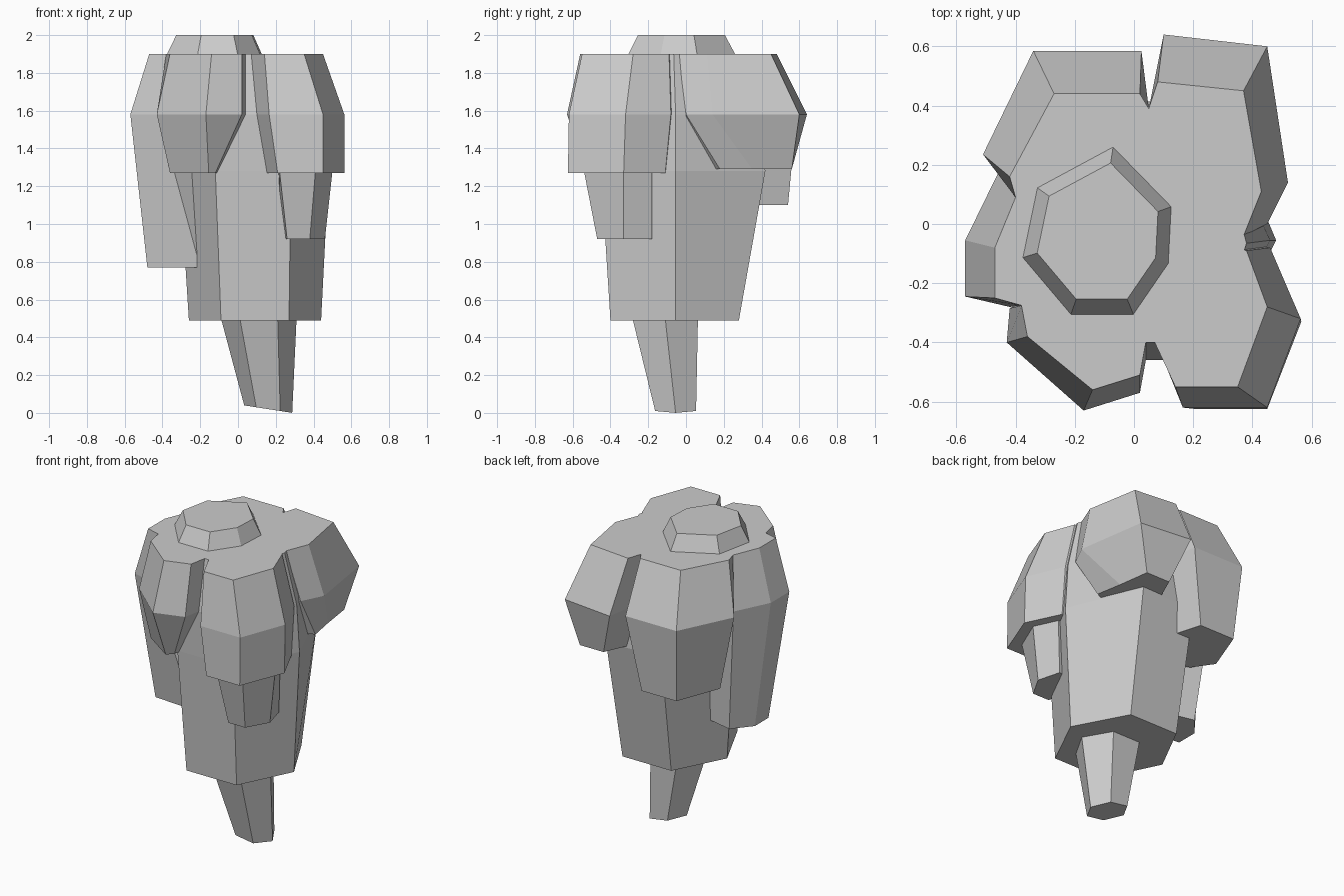
import bpy, bmesh, math


def loft(name, rings):
    """Solid from stacked rings; each ring is a list of (x, y, z) with equal counts."""
    bm = bmesh.new()
    vs = [[bm.verts.new(p) for p in r] for r in rings]
    n = len(rings[0])
    for a, b in zip(vs, vs[1:]):
        for i in range(n):
            j = (i + 1) % n
            bm.faces.new((a[i], a[j], b[j], b[i]))
    bm.faces.new(vs[0][::-1])
    bm.faces.new(vs[-1])
    bmesh.ops.recalc_face_normals(bm, faces=bm.faces)
    me = bpy.data.meshes.new(name)
    bm.to_mesh(me)
    bm.free()
    ob = bpy.data.objects.new(name, me)
    bpy.context.collection.objects.link(ob)
    return ob


def level(z, pts, inner=None):
    """Horizontal ring, optionally closed through a point inside the core."""
    return [(x, y, z) for x, y in pts + ([inner] if inner else [])]


def hexagon(cx, cy, rx, ry, z, tilt=0):
    ring = []
    for i in range(6):
        a = math.radians(60 * i)
        x = rx * math.cos(a)
        ring.append((cx + x, cy + ry * math.sin(a), z + tilt * x))
    return ring


# central rock column
loft("core_rock", [
    level(0.49, [(-.09, -.40), (.27, -.40), (.44, -.055), (.26, .28), (-.09, .28), (-.26, -.05)]),
    level(1.28, [(-.12, -.45), (.28, -.45), (.48, -.055), (.28, .42), (-.11, .41), (-.31, -.05)]),
    level(1.58, [(-.10, -.46), (.26, -.46), (.46, -.055), (.27, .40), (-.09, .39), (-.37, -.05)]),
    level(1.90, [(-.10, -.40), (.28, -.40), (.38, -.065), (.26, .38), (-.09, .38), (-.37, -.05)]),
])

# hanging tip with slanted end
loft("bottom_tip", [
    hexagon(.16, -.055, .127, .125, .02, -.155),
    hexagon(.11, -.11, .20, .20, .50),
])

# raised cap on the top face
cap = [(-.07, .265), (-.33, .125), (-.38, -.115), (-.215, -.31), (0, -.31), (.12, -.135), (.13, .06)]
loft("top_cap", [
    level(1.89, cap),
    level(2.00, [(-.115 + (x + .115) * .80, -.03 + (y + .03) * .80) for x, y in cap]),
])

# outer lobes: bottom, middle and top rings around the core
c = (0.05, 0.0)
loft("front_left_lobe", [
    level(1.27, [(-.11, -.44), (-.12, -.48), (-.155, -.52), (-.36, -.38), (-.30, -.25)], c),
    level(1.58, [(.04, -.46), (.02, -.57), (-.17, -.63), (-.43, -.40), (-.42, -.285)], c),
    level(1.90, [(.04, -.40), (.02, -.51), (-.14, -.56), (-.36, -.38), (-.38, -.275)], c),
])
loft("front_right_lobe", [
    level(1.27, [(.15, -.44), (.21, -.625), (.45, -.625), (.565, -.33), (.46, -.11)], c),
    level(1.58, [(.10, -.46), (.165, -.62), (.45, -.62), (.563, -.32), (.46, -.08)], c),
    level(1.90, [(.07, -.40), (.14, -.55), (.35, -.55), (.45, -.28), (.38, -.09)], c),
])
loft("back_right_lobe", [
    level(1.29, [(.43, .18), (.40, .35), (.37, .56), (.20, .56), (.12, .38)], c),
    level(1.58, [(.45, 0), (.52, .14), (.45, .60), (.10, .64), (.06, .39)], c),
    level(1.90, [(.37, -.04), (.43, .11), (.37, .45), (.08, .48), (.05, .39)], c),
])
loft("back_left_lobe", [
    level(1.10, [(0, .34), (-.06, .54), (-.31, .54), (-.42, .25), (-.33, .12)], c),
    level(1.58, [(.05, .39), (.025, .585), (-.34, .585), (-.51, .235), (-.39, .10)], c),
    level(1.90, [(.05, .39), (.02, .44), (-.27, .44), (-.42, .16), (-.40, .09)], c),
])
loft("left_lobe", [
    level(.77, [(-.38, .10), (-.48, -.02), (-.48, -.16), (-.20, -.18)], c),
    level(1.58, [(-.46, .17), (-.57, -.055), (-.57, -.245), (-.42, -.28)], c),
    level(1.90, [(-.40, .09), (-.47, -.08), (-.47, -.25), (-.38, -.275)], c),
])

# smaller block hanging under the front right lobe
loft("front_right_hanger", [
    level(.92, [(.26, -.47), (.38, -.47), (.46, -.33), (.42, -.18)], (.22, -.2)),
    level(1.28, [(.22, -.54), (.41, -.54), (.50, -.33), (.43, -.18)], (.2, -.2)),
])
